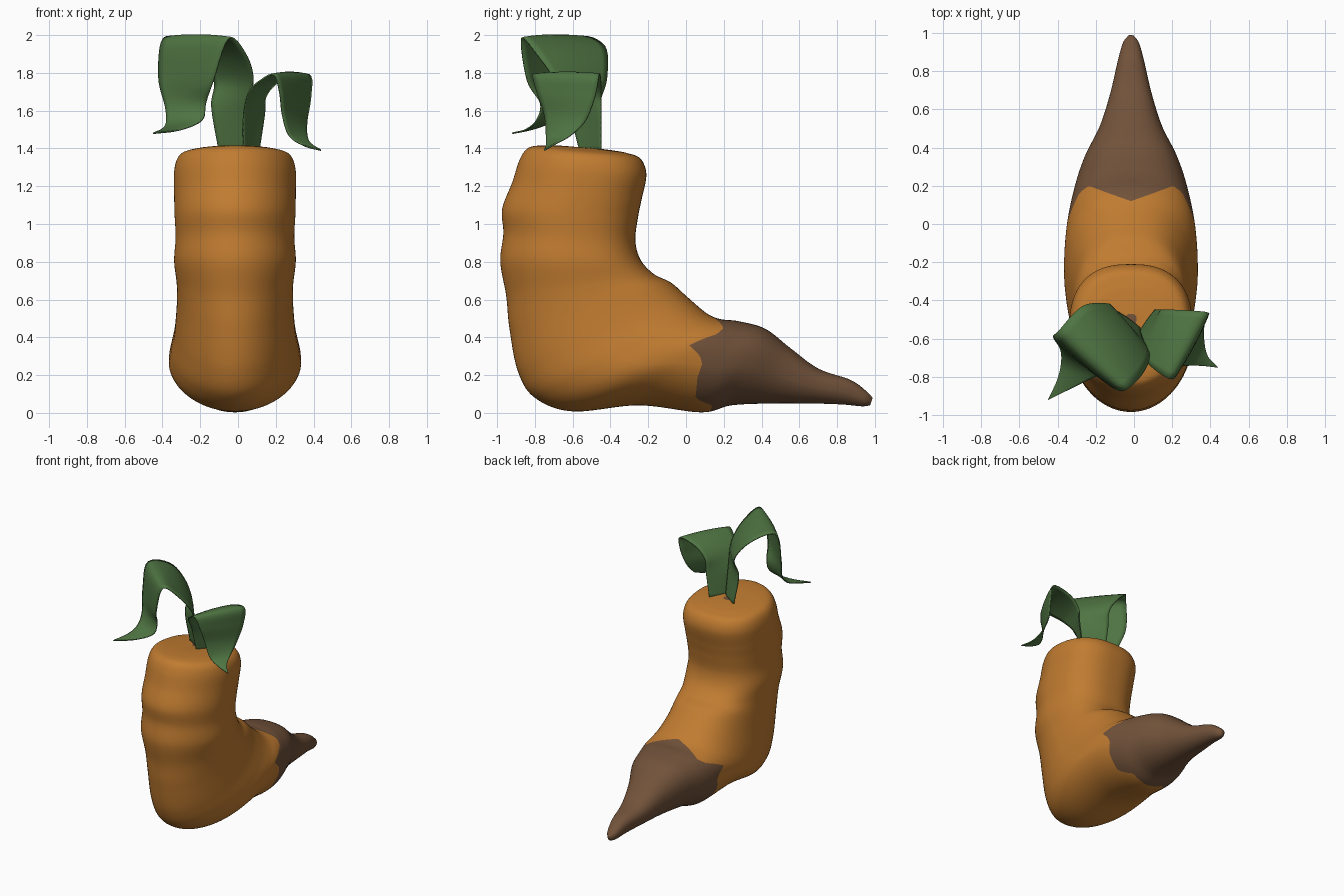
import bpy, bmesh, math
from mathutils import Vector

cube = bpy.data.objects.get("Cube")
if cube:
    bpy.data.objects.remove(cube)


def material(name, colour):
    mat = bpy.data.materials.new(name)
    mat.use_nodes = True
    mat.diffuse_color = (*colour, 1)
    bsdf = next(n for n in mat.node_tree.nodes if n.type == "BSDF_PRINCIPLED")
    bsdf.inputs["Base Color"].default_value = (*colour, 1)
    bsdf.inputs["Roughness"].default_value = 0.8
    return mat


orange = material("carrot_orange", (0.53, 0.20, 0.03))
brown = material("root_brown", (0.165, 0.084, 0.042))
green = material("leaf_green", (0.078, 0.175, 0.055))


def spline(points, steps):
    """Smooth curve through points of any dimension."""
    pts = [Vector(p) for p in points]
    pts = [pts[0] * 2 - pts[1]] + pts + [pts[-1] * 2 - pts[-2]]
    result = []
    for a, b, c, d in zip(pts, pts[1:], pts[2:], pts[3:]):
        for k in range(steps):
            t = k / steps
            result.append(b + (c - a) * (t / 2)
                          + (a * 2 - b * 5 + c * 4 - d) * (t * t / 2)
                          + (b * 3 - a - c * 3 + d) * (t ** 3 / 2))
    return result + [pts[-2]]


def grid_faces(bm, rows, closed):
    count = len(rows[0])
    for r, s in zip(rows, rows[1:]):
        for j in range(count if closed else count - 1):
            k = (j + 1) % count
            bm.faces.new((r[j], r[k], s[k], s[j]))


def finish(bm, name, mats):
    bmesh.ops.recalc_face_normals(bm, faces=bm.faces)
    mesh = bpy.data.meshes.new(name)
    bm.to_mesh(mesh)
    bm.free()
    for mat in mats:
        mesh.materials.append(mat)
    mesh.shade_smooth()
    obj = bpy.data.objects.new(name, mesh)
    bpy.context.collection.objects.link(obj)
    return obj


# Body sections from crown to root tip: outer y, z, inner y, z, half width
CENTRE_X = -0.016
SECTIONS = [
    (-.53, 1.402, -.47, 1.4, .03),
    (-.67, 1.415, -.39, 1.39, .12),
    (-.8, 1.413, -.31, 1.375, .22),
    (-.85, 1.39, -.24, 1.345, .29),
    (-.885, 1.33, -.21, 1.26, .32),
    (-.92, 1.22, -.235, 1.13, .322),
    (-.973, 1.08, -.255, 1.03, .32),
    (-.967, .95, -.268, .91, .314),
    (-.983, .8, -.24, .81, .322),
    (-.952, .62, -.17, .735, .308),
    (-.935, .45, -.08, .69, .308),
    (-.89, .22, 0, .62, .32),
    (-.8, .08, .08, .55, .34),
    (-.6, .008, .13, .515, .35),
    (-.25, .04, .19, .495, .335),
    (.08, .003, .28, .485, .295),
    (.24, .04, .42, .445, .245),
    (.45, .05, .55, .345, .165),
    (.65, .05, .7, .235, .11),
    (.82, .045, .87, .175, .07),
    (.93, .035, .955, .115, .043),
    (.975, .04, .988, .08, .016)]

# Ragged edge of the brown root: angle from the top, y
EDGE = [(0, .12), (25, .16), (48, .2), (58, .165), (65, .09), (72, .015),
        (78, .06), (86, .09), (102, .06), (129, .05), (146, .14), (180, .12)]


def root_side(vert):
    """Distance past the edge of the brown root, positive on the root."""
    x, y, z = vert.co
    angle = math.degrees(math.atan2(abs(x - CENTRE_X), z - 0.25))
    for (a, p), (b, q) in zip(EDGE, EDGE[1:]):
        if angle <= b:
            return y - p - (q - p) * (angle - a) / (b - a)
    return y - EDGE[-1][1]


def cut_root_edge(bm):
    """Split the faces along the edge of the brown root."""
    cuts = set()
    for edge in list(bm.edges):
        first, second = edge.verts
        a, b = root_side(first), root_side(second)
        if a * b < 0:
            cuts.add(bmesh.utils.edge_split(edge, first, a / (a - b))[1])
    for face in list(bm.faces):
        ends = [v for v in face.verts if v in cuts]
        if len(ends) == 2:
            bmesh.utils.face_split(face, *ends)


def soft_power(value, power):
    return math.copysign(abs(value) ** power, value)


def build_body():
    bm = bmesh.new()
    rows = []
    sides = 80
    for oy, oz, iy, iz, half in spline(SECTIONS, 12):
        row = []
        for j in range(sides):
            a = math.tau * j / sides
            # Squarer on the inside of the bend, keeled on the outside
            wide, deep = (0.8, 0.8) if math.sin(a) > 0 else (1, 1.1)
            s = soft_power(math.sin(a), deep) / 2
            row.append(bm.verts.new((
                CENTRE_X + half * soft_power(math.cos(a), wide),
                (oy + iy) / 2 + (iy - oy) * s,
                (oz + iz) / 2 + (iz - oz) * s)))
        rows.append(row)
    grid_faces(bm, rows, True)
    cut_root_edge(bm)
    for face in bm.faces:
        face.material_index = int(sum(root_side(v) for v in face.verts) > 0)
    # Crown spot and root tip close the ends
    for row in (rows[0], rows[-1]):
        bm.faces.new(row).material_index = 1
    finish(bm, "carrot_body", [orange, brown])


def build_leaf(name, front, back, side):
    """Drooping ribbon between two edge curves, gently arched across."""
    bm = bmesh.new()
    f, b = spline(front, 6), spline(back, 6)
    across = 10
    rows = []
    for i in range(len(f)):
        lo, hi = max(i - 1, 0), min(i + 1, len(f) - 1)
        width = b[i] - f[i]
        normal = width.cross(f[hi] + b[hi] - f[lo] - b[lo]) * side
        if normal.length > 0:
            normal.normalize()
        arch = normal * width.length * 0.025
        rows.append([bm.verts.new(f[i] + width * v + arch * 4 * v * (1 - v))
                     for v in (j / across for j in range(across + 1))])
    grid_faces(bm, rows, False)
    bmesh.ops.remove_doubles(bm, verts=bm.verts, dist=0.0005)
    leaf = finish(bm, name, [green])
    solid = leaf.modifiers.new("thickness", "SOLIDIFY")
    solid.thickness = 0.008
    solid.offset = 0


build_body()

# Tall leaf drooping to the right
build_leaf(
    "right_leaf",
    [(.03, -.54, 1.38), (.04, -.59, 1.6), (.08, -.69, 1.76), (.04, -.79, 1.9),
     (-.05, -.87, 1.982), (-.13, -.84, 1.76), (-.17, -.77, 1.64),
     (-.19, -.79, 1.55), (-.31, -.85, 1.498), (-.45, -.92, 1.48)],
    [(-.1, -.45, 1.38), (-.14, -.46, 1.62), (-.13, -.42, 1.77), (-.27, -.43, 1.94),
     (-.395, -.56, 1.982), (-.42, -.59, 1.78), (-.385, -.65, 1.62),
     (-.38, -.72, 1.54), (-.4, -.81, 1.503), (-.45, -.92, 1.48)], 1)

# Short leaf drooping to the left
build_leaf(
    "left_leaf",
    [(.03, -.56, 1.38), (.03, -.62, 1.58), (.06, -.71, 1.7), (.12, -.77, 1.76),
     (.19, -.81, 1.79), (.22, -.79, 1.7), (.235, -.75, 1.58),
     (.27, -.74, 1.47), (.35, -.74, 1.415), (.44, -.75, 1.39)],
    [(.11, -.45, 1.38), (.14, -.45, 1.58), (.15, -.45, 1.68), (.23, -.45, 1.76),
     (.375, -.46, 1.79), (.385, -.48, 1.68), (.365, -.53, 1.55),
     (.365, -.61, 1.47), (.385, -.69, 1.425), (.44, -.75, 1.39)], -1)
